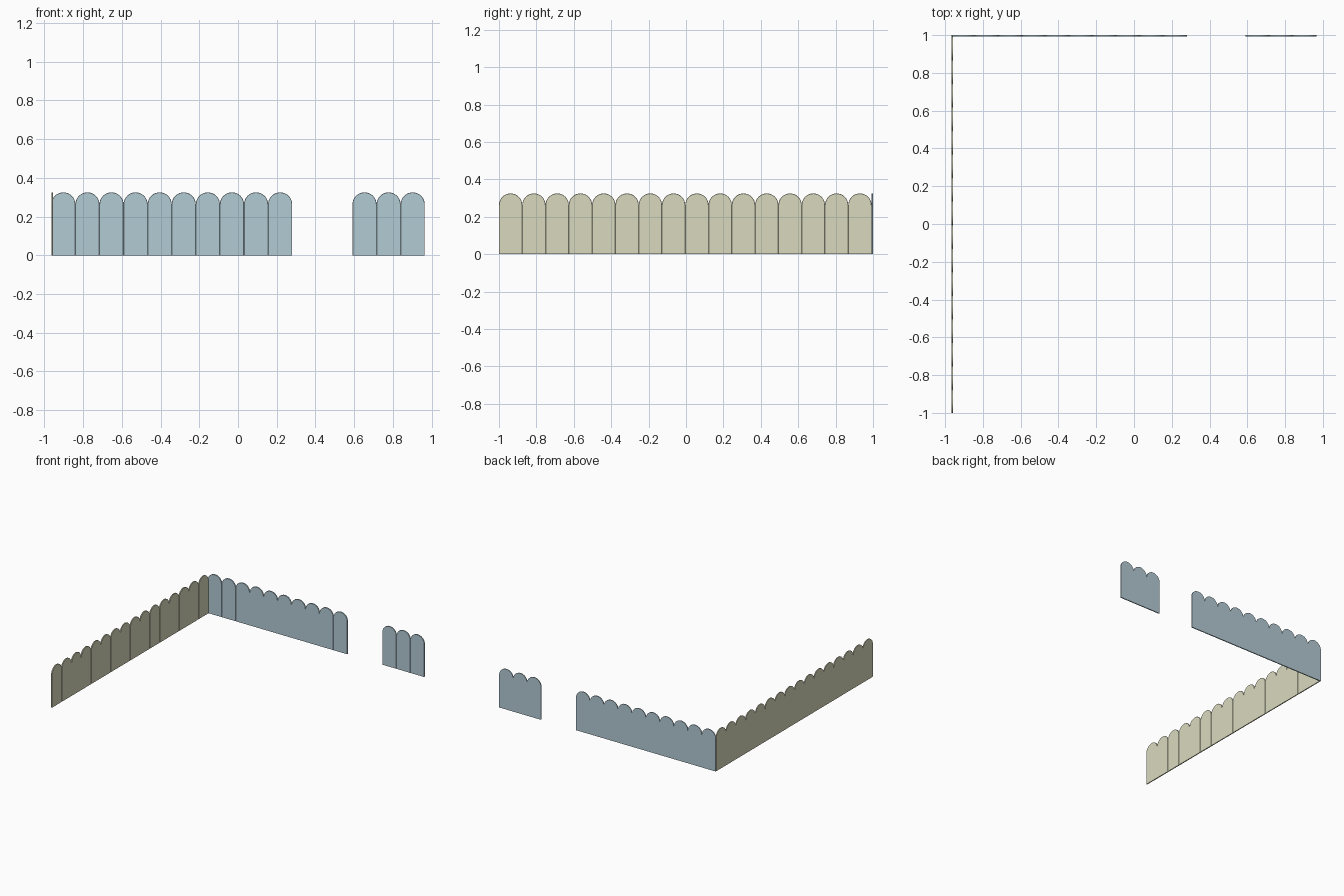
import bpy, bmesh, math
from mathutils import Matrix

if "Cube" in bpy.data.objects:
    bpy.data.objects.remove(bpy.data.objects["Cube"])

P = 0.1245        # plank pitch
R = P / 2         # rounded top radius
H = 0.325         # plank height
T = 0.008         # plank thickness
G = 0.0015        # bevel that forms the grooves on the inner side


def material(name, rgb):
    m = bpy.data.materials.new(name)
    m.diffuse_color = (*rgb, 1)
    m.use_nodes = True
    m.node_tree.nodes["Principled BSDF"].inputs["Base Color"].default_value = m.diffuse_color
    return m


def outline(inset):
    # plank profile: straight sides, half-round top
    r = R - inset
    pts = [(-r, 0), (r, 0)]
    for i in range(17):
        a = math.pi * i / 16
        pts.append((r * math.cos(a), H - R + r * math.sin(a)))
    return pts


def fence(name, count, matrix, mat):
    # planks run along local x, inner face at local y = 0, outer at y = T
    bm = bmesh.new()
    for k in range(count):
        cx = (k + 0.5) * P
        rings = [[bm.verts.new((cx + x, y, z)) for x, z in outline(inset)]
                 for y, inset in ((0, G), (G, 0), (T, 0))]
        bm.faces.new(rings[0])
        bm.faces.new(rings[-1][::-1])
        n = len(rings[0])
        for a, b in zip(rings, rings[1:]):
            for i in range(n):
                j = (i + 1) % n
                bm.faces.new((a[i], b[i], b[j], a[j]))
    bmesh.ops.recalc_face_normals(bm, faces=bm.faces)
    bm.transform(matrix)
    mesh = bpy.data.meshes.new(name)
    bm.to_mesh(mesh)
    bm.free()
    mesh.materials.append(mat)
    ob = bpy.data.objects.new(name, mesh)
    bpy.context.collection.objects.link(ob)


blue = material("blue_paint", (0.45, 0.60, 0.66))
cream = material("cream_paint", (0.70, 0.70, 0.52))

# back fence, either side of the gate opening
fence("back_fence_long", 10, Matrix.Translation((-0.965, 1 - T, 0)), blue)
fence("back_fence_short", 3, Matrix.Translation((0.965 - 3 * P, 1 - T, 0)), blue)

# side fence: local x -> world y, inner face toward +x
fence("side_fence", 16,
      Matrix.Translation((-0.965 + T, -1, 0)) @ Matrix.Rotation(math.pi / 2, 4, 'Z'), cream)
